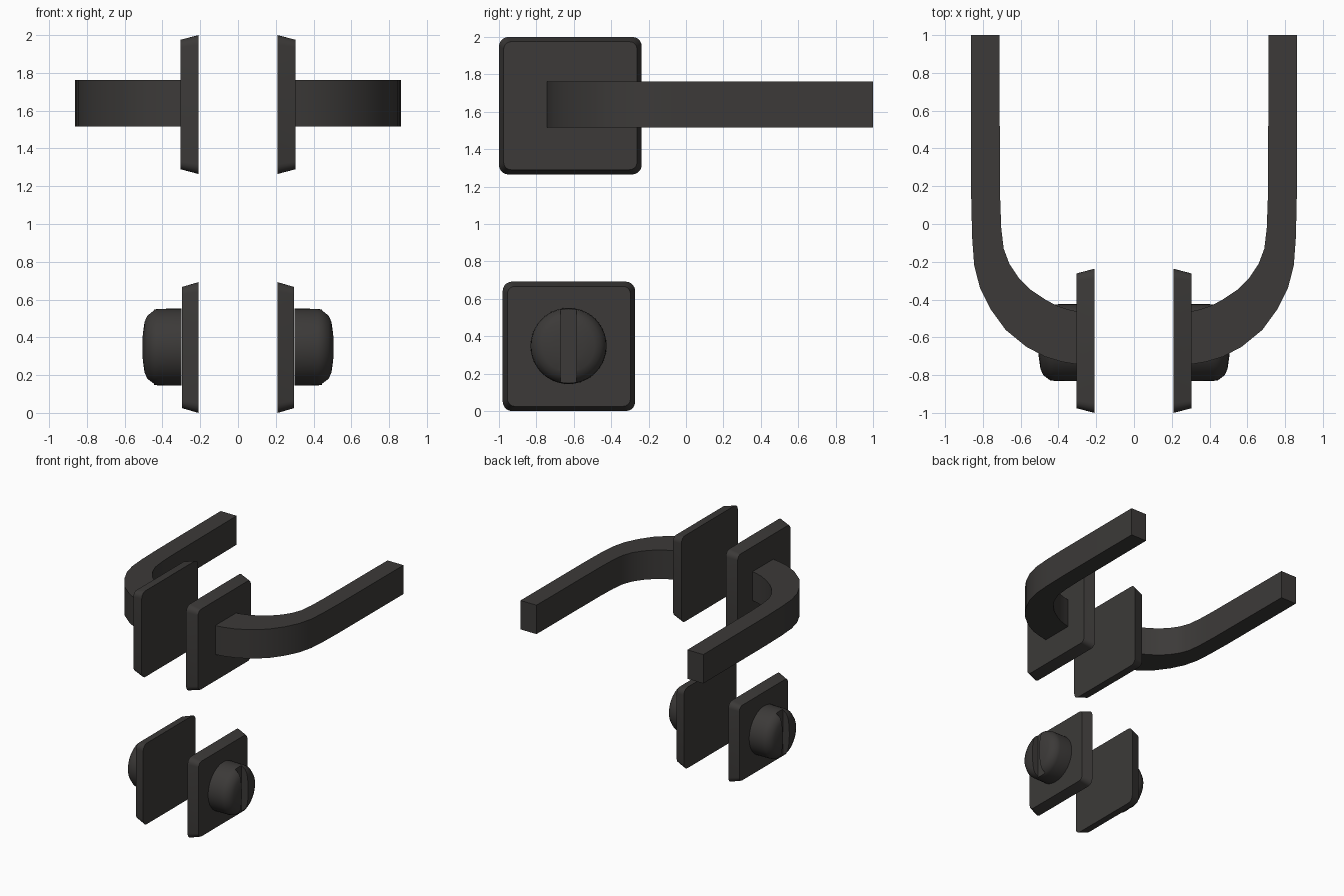
import bpy, bmesh, math
from mathutils import Matrix

if "Cube" in bpy.data.objects:
    bpy.data.objects.remove(bpy.data.objects["Cube"])

mat = bpy.data.materials.new("dark_metal")
mat.diffuse_color = (0.045, 0.042, 0.04, 1)
mat.use_nodes = True
mat.node_tree.nodes["Principled BSDF"].inputs["Base Color"].default_value = mat.diffuse_color


def loft(name, loops, angle=30):
    """Skin a series of equal-length closed loops and cap both ends."""
    bm = bmesh.new()
    rings = [[bm.verts.new(p) for p in loop] for loop in loops]
    n = len(rings[0])
    for a, b in zip(rings, rings[1:]):
        for i in range(n):
            j = (i + 1) % n
            bm.faces.new((a[i], a[j], b[j], b[i]))
    bm.faces.new(rings[0])
    bm.faces.new(rings[-1])
    bmesh.ops.recalc_face_normals(bm, faces=bm.faces)
    me = bpy.data.meshes.new(name)
    bm.to_mesh(me)
    bm.free()
    ob = bpy.data.objects.new(name, me)
    bpy.context.collection.objects.link(ob)
    me.materials.append(mat)
    bpy.ops.object.select_all(action='DESELECT')
    ob.select_set(True)
    bpy.context.view_layer.objects.active = ob
    bpy.ops.object.shade_smooth_by_angle(angle=math.radians(angle))
    return ob


def mirror_x(ob):
    ob.modifiers.new("mirror", 'MIRROR').use_clip = False


def rounded_rect(x, y0, y1, z0, z1, r, seg=5):
    pts = []
    corners = [(y1 - r, z1 - r), (y0 + r, z1 - r), (y0 + r, z0 + r), (y1 - r, z0 + r)]
    for k, (cy, cz) in enumerate(corners):
        for s in range(seg + 1):
            a = math.pi / 2 * (k + s / seg)
            pts.append((x, cy + r * math.cos(a), cz + r * math.sin(a)))
    return pts


def plate(name, y0, y1, z0, z1, x1, inset=0.025):
    ob = loft(name, [
        rounded_rect(0.21, y0, y1, z0, z1, 0.05),
        rounded_rect(x1, y0 + inset, y1 - inset, z0 + inset, z1 - inset, 0.04)])
    mirror_x(ob)


# Square backing plates with tapered rims
plate("handle_plate", -1.0, -0.237, 1.265, 2.0, 0.305)
plate("lock_plate", -0.98, -0.272, 0.0, 0.692, 0.296)

# Curved lever handle: outer and inner edges in plan, full height between
outer = [(0.29, -0.745), (0.38, -0.73), (0.47, -0.703), (0.57, -0.65), (0.68, -0.56),
         (0.76, -0.45), (0.815, -0.34), (0.846, -0.22), (0.857, -0.07), (0.862, 0.15), (0.864, 1.0)]
inner = [(0.29, -0.465), (0.35, -0.452), (0.41, -0.432), (0.47, -0.40), (0.545, -0.35),
         (0.61, -0.285), (0.66, -0.21), (0.69, -0.13), (0.703, -0.02), (0.709, 0.15), (0.713, 1.0)]
Z0, Z1 = 1.515, 1.762
lever = loft("lever_handle", [
    [(*o, Z0), (*o, Z1), (*i, Z1), (*i, Z0)] for o, i in zip(outer, inner)])
mirror_x(lever)

# Round thumb turn with a domed face
CY, CZ, N = -0.628, 0.348, 40
profile = [(0.30, 0.204), (0.42, 0.203), (0.445, 0.199), (0.48, 0.173),
           (0.495, 0.14), (0.504, 0.08), (0.508, 0.02)]
knob = loft("thumb_turn", [
    [(x, CY + r * math.cos(2 * math.pi * k / N), CZ + r * math.sin(2 * math.pi * k / N))
     for k in range(N)] for x, r in profile], 35)

# Vertical slot cut across the thumb turn
bm = bmesh.new()
bmesh.ops.create_cube(bm, size=1, matrix=Matrix.Translation((0.55, CY, CZ))
                      @ Matrix.Diagonal((0.21, 0.086, 0.6, 1)))
me = bpy.data.meshes.new("slot_cutter")
bm.to_mesh(me)
bm.free()
me.materials.append(mat)
cutter = bpy.data.objects.new("slot_cutter", me)
bpy.context.collection.objects.link(cutter)
cutter.hide_render = True
cutter.hide_set(True)
cut = knob.modifiers.new("slot", 'BOOLEAN')
cut.object = cutter
cut.operation = 'DIFFERENCE'
cut.solver = 'EXACT'
# Apply the cut, then drop the cutter and mirror the turn to the other side
bpy.context.view_layer.update()
bpy.context.view_layer.objects.active = knob
bpy.ops.object.select_all(action='DESELECT')
knob.select_set(True)
bpy.ops.object.modifier_apply(modifier="slot")
bpy.data.objects.remove(cutter)
bpy.ops.object.shade_smooth_by_angle(angle=math.radians(35))
mirror_x(knob)
